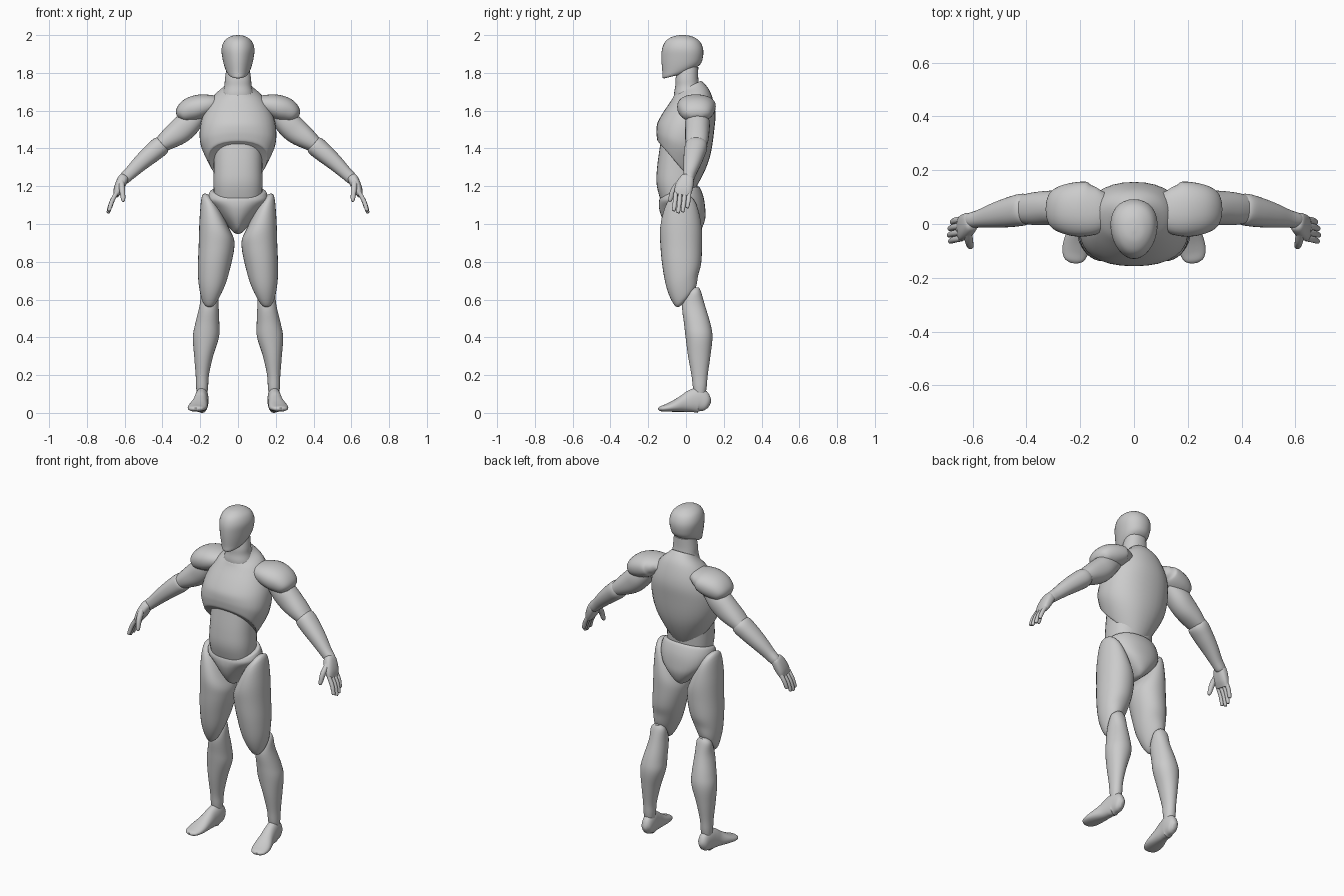
import bpy, bmesh, math
from mathutils import Vector

SEG, SUB = 32, 5


def spline(rows):
    """Smoothly interpolate a short list of section tuples (Catmull-Rom)."""
    out = []
    for i in range(len(rows) - 1):
        p0, p1, p2, p3 = (rows[max(i - 1, 0)], rows[i], rows[i + 1],
                          rows[min(i + 2, len(rows) - 1)])
        for s in range(SUB):
            t = s / SUB
            out.append([0.5 * (2 * b + (c - a) * t + (2 * a - 5 * b + 4 * c - d) * t * t
                               + (3 * b - a - 3 * c + d) * t ** 3)
                        for a, b, c, d in zip(p0, p1, p2, p3)])
    out.append(list(rows[-1]))
    return out


def loft(name, rows, ref=None, mirror=False, power=2.2):
    """Skin oval sections: (x, y, z, half width, half depth, x slope, y slope, taper).
    Without ref the sections lie flat; with ref they turn to follow the path."""
    rows = spline([tuple(r) + (0,) * (8 - len(r)) for r in rows])
    bm = bmesh.new()
    rings = []
    for i, (x, y, z, a, b, sx, sy, tp) in enumerate(rows):
        u, v = Vector((1, 0, 0)), Vector((0, 1, 0))
        if ref:
            t = Vector(rows[min(i + 1, len(rows) - 1)][:3]) - Vector(rows[max(i - 1, 0)][:3])
            u = Vector(ref).cross(t).normalized()
            v = t.cross(u).normalized()
        ring = []
        for k in range(SEG):
            ang = 2 * math.pi * k / SEG
            c, s = math.cos(ang), math.sin(ang)
            c = math.copysign(abs(c) ** (2 / power), c)
            s = math.copysign(abs(s) ** (2 / power), s)
            du, dv = c * a * (1 + tp * s), s * b
            p = Vector((x, y, z)) + u * du + v * dv
            p.z += sx * du + sy * dv
            ring.append(bm.verts.new(p))
        rings.append(ring)
    for r0, r1 in zip(rings, rings[1:]):
        for k in range(SEG):
            j = (k + 1) % SEG
            bm.faces.new((r0[k], r0[j], r1[j], r1[k]))
    bm.faces.new(rings[0])
    bm.faces.new(rings[-1])
    bmesh.ops.recalc_face_normals(bm, faces=bm.faces)
    me = bpy.data.meshes.new(name)
    bm.to_mesh(me)
    bm.free()
    me.polygons.foreach_set("use_smooth", [True] * len(me.polygons))
    me.set_sharp_from_angle(angle=math.radians(50))
    ob = bpy.data.objects.new(name, me)
    bpy.context.collection.objects.link(ob)
    if mirror:
        ob.modifiers.new("Mirror", 'MIRROR').use_axis[0] = True
    return ob


Y, Z = (0, 1, 0), (0, 0, 1)

# head and neck
loft("head", [(0, -.05, 1.787, .018, .035, 0, .22), (0, -.048, 1.79, .048, .073, 0, .25, .1),
              (0, -.025, 1.825, .069, .1, 0, .2, .15), (0, -.02, 1.88, .082, .11, 0, .05, .15),
              (0, -.018, 1.93, .086, .108, 0, 0, .12), (0, -.018, 1.97, .071, .088, 0, 0, .1),
              (0, -.018, 1.993, .04, .05), (0, -.018, 2.0, .006, .01)], power=2.1)
loft("neck", [(0, .01, 1.64, .09, .07), (0, .01, 1.69, .083, .073), (0, .007, 1.73, .072, .064),
              (0, .005, 1.77, .069, .06), (0, .01, 1.83, .06, .055)])

# torso: the chest shell runs down to a point at the lower back
loft("chest", [(0, .012, 1.725, .07, .066, 0, .5), (0, .015, 1.712, .083, .08, 0, .42),
               (0, .026, 1.675, .13, .104, 0, .2), (0, .02, 1.60, .175, .135),
               (0, .0, 1.52, .2, .15, 0, -.12), (0, -.016, 1.42, .198, .141, 0, -.5, -.1),
               (0, -.045, 1.33, .158, .108, 0, -1.1, -.25),
               (0, -.045, 1.32, .145, .1, 0, -1.15, -.25)])
loft("abdomen", [(0, -.035, 1.08, .12, .085), (0, -.047, 1.2, .13, .107),
                 (0, -.043, 1.3, .129, .11), (0, -.03, 1.43, .128, .105)], power=2.4)
loft("pelvis", [(0, -.035, 1.175, .135, .09, 0, .25), (0, -.032, 1.168, .15, .104, 0, .25),
                (0, -.025, 1.13, .158, .118, 0, .1), (0, -.02, 1.08, .132, .122, 0, 0, .2),
                (0, -.012, 1.03, .092, .114, 0, 0, .3), (0, -.005, .98, .045, .09, 0, 0, .3),
                (0, 0, .955, .022, .06), (0, 0, .948, .006, .03)])

# legs
loft("thigh", [(.125, -.02, 1.125, .02, .04, 1.3), (.122, -.025, 1.075, .066, .085, 1.2),
               (.113, -.027, .98, .09, .11, .6), (.114, -.025, .88, .094, .11, .1),
               (.125, -.022, .78, .087, .102, 0, .1), (.137, -.017, .69, .072, .082, 0, .5),
               (.15, .0, .617, .043, .054, 0, 1.0), (.152, .005, .6, .015, .025, 0, 1.1)],
     mirror=True, power=2.1)
loft("shin", [(.15, .05, .665, .02, .018), (.152, .045, .64, .043, .035),
              (.153, .04, .57, .05, .06), (.163, .06, .47, .064, .07),
              (.17, .069, .40, .069, .071), (.182, .07, .30, .05, .059),
              (.189, .072, .2, .035, .043), (.19, .073, .14, .032, .037),
              (.19, .073, .1, .028, .03)], mirror=True, power=2.1)
loft("foot", [(.186, .124, .042, .01, .018), (.188, .108, .05, .028, .043),
              (.19, .07, .066, .034, .066), (.195, .03, .062, .036, .06),
              (.2, -.01, .05, .04, .046), (.21, -.06, .036, .049, .031),
              (.218, -.1, .027, .049, .021), (.223, -.132, .022, .037, .014),
              (.225, -.145, .02, .014, .006)], ref=Z, mirror=True)

# arms
loft("shoulder", [(.085, .09, 1.635, .012, .03), (.11, .075, 1.636, .036, .068),
                  (.15, .06, 1.632, .053, .096), (.2, .055, 1.62, .066, .102),
                  (.255, .055, 1.602, .065, .093), (.3, .055, 1.578, .045, .07),
                  (.317, .055, 1.566, .014, .03)], ref=Y, mirror=True)
loft("upper_arm", [(.2, .055, 1.59, .05, .055), (.26, .06, 1.535, .066, .065),
                   (.31, .06, 1.49, .067, .064), (.37, .057, 1.447, .054, .061),
                   (.42, .055, 1.412, .038, .052)], ref=Y, mirror=True)
loft("forearm", [(.388, .055, 1.432, .03, .04), (.407, .055, 1.416, .051, .058),
                 (.45, .046, 1.38, .051, .057), (.513, .033, 1.325, .043, .047),
                 (.57, .02, 1.27, .034, .034), (.605, .014, 1.238, .03, .028),
                 (.613, .012, 1.23, .02, .02)], ref=Y, mirror=True)

# hands
loft("palm", [(.6, .013, 1.256, .014, .018), (.606, .009, 1.245, .026, .034),
              (.62, -.003, 1.215, .028, .044), (.635, -.014, 1.18, .024, .047),
              (.647, -.02, 1.15, .014, .043)], ref=Y, mirror=True, power=2.6)
for i, (y, d) in enumerate([(.017, .75), (-.007, .95), (-.031, 1.0), (-.054, .9)]):
    loft(f"finger_{i + 1}", [(.643, y, 1.165, .011, .011),
                             (.643 + .027 * d, y - .004, 1.165 - .05 * d, .0115, .0115),
                             (.643 + .043 * d, y - .01, 1.165 - .1 * d, .0095, .0095),
                             (.643 + .045 * d, y - .011, 1.165 - .107 * d, .004, .004)],
         ref=Y, mirror=True)
loft("thumb", [(.618, -.03, 1.22, .018, .016), (.613, -.065, 1.18, .016, .015),
               (.608, -.083, 1.13, .011, .011), (.607, -.087, 1.118, .004, .004)],
     ref=(1, 0, 0), mirror=True)
